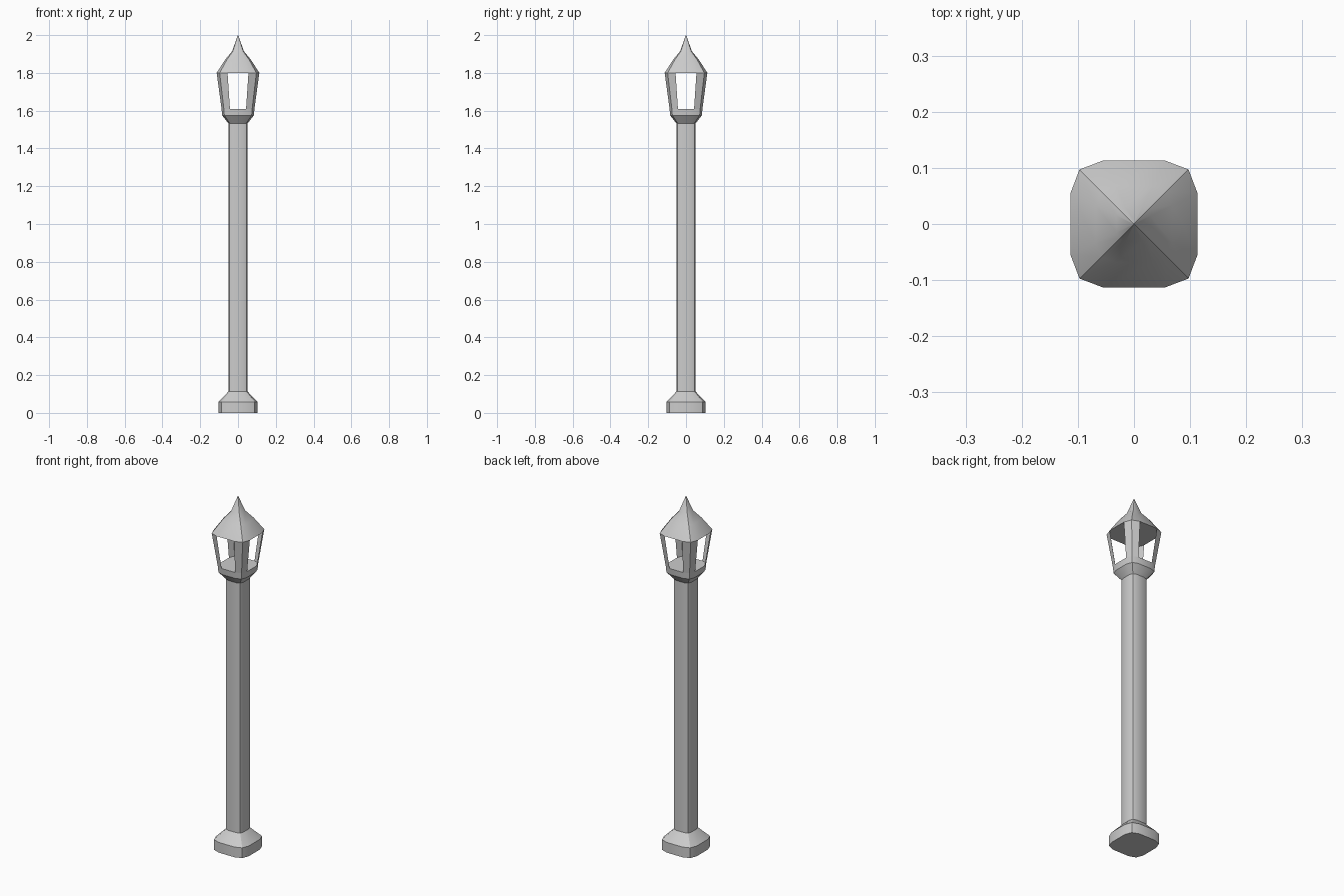
import bpy, bmesh

if "Cube" in bpy.data.objects:
    bpy.data.objects.remove(bpy.data.objects["Cube"])

# (half width, z) profiles
POST = [(0.103, 0.0), (0.103, 0.058), (0.051, 0.113), (0.051, 1.533),
        (0.084, 1.575), (0.087, 1.61)]
ROOF = [(0.113, 1.80), (0.068, 1.87), (0.031, 1.915), (0.001, 2.0)]


def section(h, z):
    """Square with bowed sides: 12 points, three per quarter turn."""
    pts = []
    x, y = 1, 0
    for _ in range(4):
        for u, v in ((1.0, -0.49), (1.0, 0.49), (0.86, 0.86)):
            pts.append((h * (u * x - v * y), h * (u * y + v * x), z))
        x, y = -y, x
    return pts


def loft(name, profile, skip=(), caps=True):
    bm = bmesh.new()
    rings = [[bm.verts.new(p) for p in section(h, z)] for h, z in profile]
    for a, b in zip(rings, rings[1:]):
        for i in range(12):
            if i not in skip:
                j = (i + 1) % 12
                bm.faces.new((a[i], a[j], b[j], b[i]))
    if caps:
        bm.faces.new(rings[0][::-1])
        bm.faces.new(rings[-1])
    loose = [v for v in bm.verts if not v.link_faces]
    bmesh.ops.delete(bm, geom=loose, context='VERTS')
    mesh = bpy.data.meshes.new(name)
    bm.to_mesh(mesh)
    bm.free()
    ob = bpy.data.objects.new(name, mesh)
    bpy.context.collection.objects.link(ob)
    bpy.ops.object.select_all(action='DESELECT')
    ob.select_set(True)
    bpy.context.view_layer.objects.active = ob
    bpy.ops.object.shade_smooth_by_angle(angle=0.55)
    return ob


# Base, shaft and lantern tray
loft("lamp_post", POST)

# Four angled corner bars, with the flat middle of each side left open
loft("lantern_corner_bars", [(0.087, 1.61), (0.113, 1.80)],
     skip=(0, 3, 6, 9), caps=False)

# Pointed roof with finial
loft("lantern_roof", ROOF)
